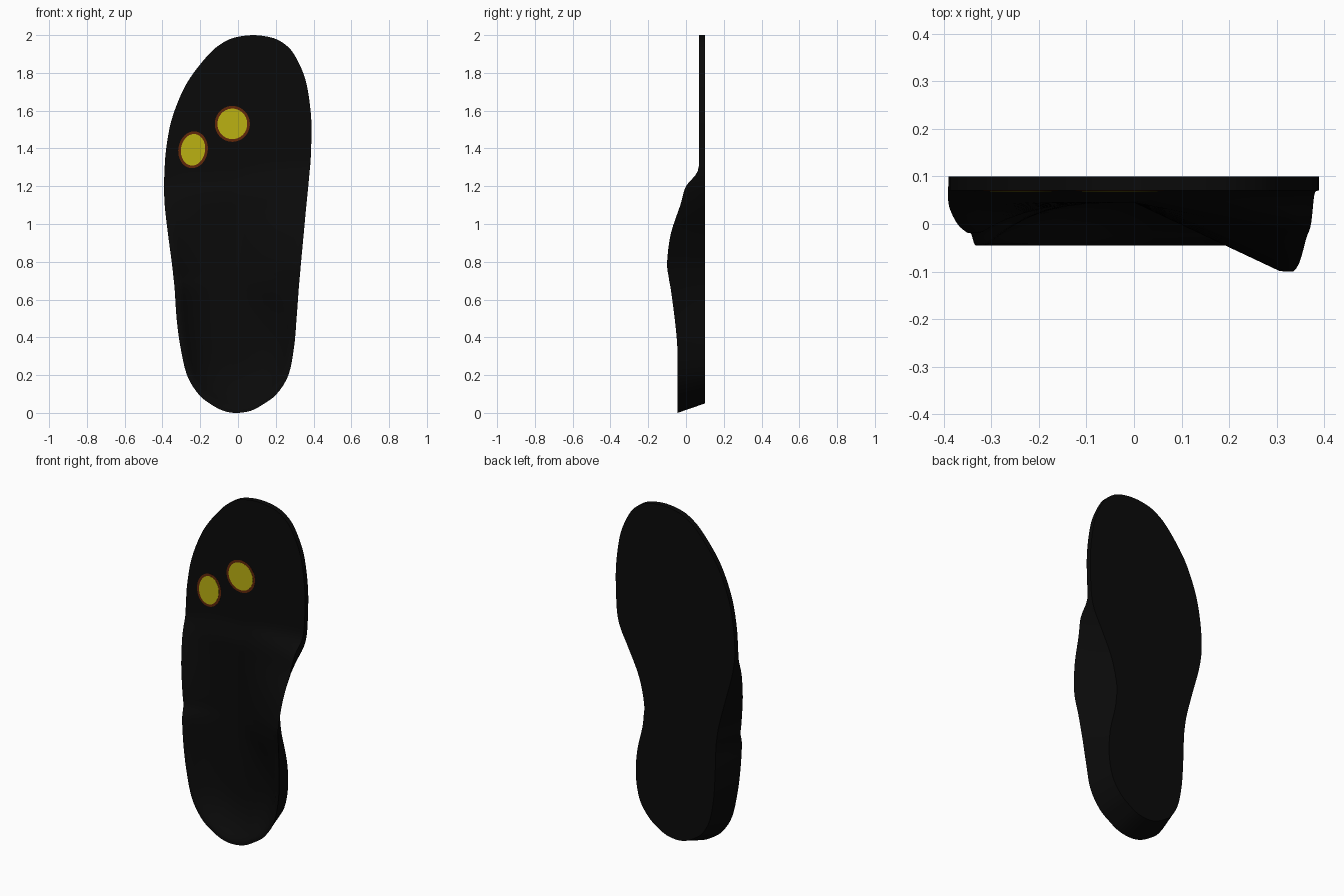
import bpy, bmesh, math
from mathutils import Vector

if "Cube" in bpy.data.objects:
    bpy.data.objects.remove(bpy.data.objects["Cube"])

BACK, FORE = 0.10, 0.07   # flat underside, thin forefoot surface

# z: (outer-side x, rim y, base inset), (arch-side x, rim y, base inset)
KEYS = [
    (0.012, (-.08, -.045, .01), (.07, -.045, .01)),
    (0.05, (-.15, -.045, .02), (.14, -.045, .02)),
    (0.10, (-.21, -.045, .03), (.205, -.045, .03)),
    (0.20, (-.27, -.045, .045), (.267, -.045, .035)),
    (0.35, (-.305, -.045, .055), (.297, -.046, .04)),
    (0.50, (-.325, -.045, .065), (.31, -.06, .06)),
    (0.65, (-.335, -.043, .07), (.321, -.08, .105)),
    (0.72, (-.342, -.021, .07), (.327, -.092, .12)),
    (0.80, (-.351, -.018, .065), (.334, -.10, .13)),
    (0.95, (-.371, 0.0, .045), (.348, -.08, .11)),
    (1.10, (-.388, .035, .02), (.362, -.03, .055)),
    (1.20, (-.391, .066, .005), (.372, 0.0, .015)),
    (1.28, (-.389, .07, 0), (.379, .062, 0)),
    (1.40, (-.380, .07, 0), (.387, .07, 0)),
    (1.55, (-.352, .07, 0), (.388, .07, 0)),
    (1.70, (-.295, .07, 0), (.371, .07, 0)),
    (1.80, (-.235, .07, 0), (.345, .07, 0)),
    (1.90, (-.153, .07, 0), (.296, .07, 0)),
    (1.95, (-.095, .07, 0), (.25, .07, 0)),
    (1.985, (-.025, .07, 0), (.185, .07, 0)),
]


def material(name, rgb):
    m = bpy.data.materials.new(name)
    m.diffuse_color = (*rgb, 1)
    m.use_nodes = True
    m.node_tree.nodes["Principled BSDF"].inputs["Base Color"].default_value = m.diffuse_color
    return m


def smooth(a, b, v):
    v = min(1, max(0, (v - a) / (b - a)))
    return v * v * (3 - 2 * v)


def closed_spline(pts, sub):
    out, n = [], len(pts)
    for i in range(n):
        p0, p1, p2, p3 = (pts[(i + k) % n] for k in (-1, 0, 1, 2))
        for s in range(sub):
            t = s / sub
            out.append(tuple(
                .5 * (2 * b + (c - a) * t + (2 * a - 5 * b + 4 * c - d) * t * t
                      + (3 * b - a - 3 * c + d) * t ** 3)
                for a, b, c, d in zip(p0, p1, p2, p3)))
    return out


def finish(bm, name, mat):
    bmesh.ops.remove_doubles(bm, verts=bm.verts, dist=1e-4)
    bmesh.ops.recalc_face_normals(bm, faces=bm.faces)
    me = bpy.data.meshes.new(name)
    bm.to_mesh(me)
    bm.free()
    me.materials.append(mat)
    ob = bpy.data.objects.new(name, me)
    bpy.context.collection.objects.link(ob)
    bpy.ops.object.select_all(action='DESELECT')
    bpy.context.view_layer.objects.active = ob
    ob.select_set(True)
    bpy.ops.object.shade_smooth_by_angle(angle=math.radians(35))
    return ob


# Closed rim outline: up the outer side, down the arch side
loop = [(-.01, 0, -.045, 0)]
loop += [(a[0], z, a[1], a[2]) for z, a, b in KEYS]
loop += [(.08, 2.0, FORE, 0)]
loop += [(b[0], z, b[1], -b[2]) for z, a, b in reversed(KEYS)]
outline = closed_spline(loop, 4)

# Insole: top surface lofted from the rim to a central spine, then wall and base
bm = bmesh.new()
rings = []
for k in (1, .5):                                   # base edge and mid wall
    rings.append([bm.verts.new((x + ins * k,
                                min(y, FORE) + (BACK - min(y, FORE)) * k,
                                max(0, z) + .05 * k * max(0, 1 - z / .35)))
                  for x, z, y, ins in outline])
for t in (1, .96, .92, .86, .78, .68, .56, .44, .32, .2, .1, 0):
    ring = []
    for x, z, rim, ins in outline:
        sz = min(1.65, max(.32, z))
        pz = sz + (max(0, z) - sz) * t
        px = .02 * smooth(1.2, 1.7, sz) * (1 - t) + x * t
        floor = .045 + (FORE - .045) * smooth(1.12, 1.28, pz)
        power = 3.2 - 2.2 * smooth(.3, .7, z) if x > 0 else 3.2
        w = min(1, t / .93) ** power
        ring.append(bm.verts.new((px, floor + (min(rim, FORE) - floor) * w, pz)))
    rings.append(ring)
n = len(outline)
for r0, r1 in zip(rings, rings[1:]):
    for i in range(n):
        j = (i + 1) % n
        bm.faces.new((r0[i], r0[j], r1[j], r1[i]))
bm.faces.new(rings[0])
finish(bm, "insole_body", material("black_foam", (.003, .003, .003)))


# Pressure spots on the forefoot: yellow centre with a dark red halo
yellow = material("spot_yellow", (.5, .44, .006))
red = material("spot_red", (.12, .02, .003))


def spot(name, x, z, rx, rz, tilt, y, mat):
    bm = bmesh.new()
    vs = []
    for i in range(40):
        a = -2 * math.pi * i / 40
        u, v = rx * math.cos(a), rz * math.sin(a)
        vs.append(bm.verts.new((x + u * math.cos(tilt) + v * math.sin(tilt), y,
                                z - u * math.sin(tilt) + v * math.cos(tilt))))
    f = bm.faces.new(vs)
    cap = bmesh.ops.extrude_face_region(bm, geom=[f])
    for v in cap["geom"]:
        if isinstance(v, bmesh.types.BMVert):
            v.co.y = FORE + .002
    finish(bm, name, mat)


for side, x, z, rx, rz, tilt in (("inner", -.03, 1.53, .085, .087, 0),
                                 ("outer", -.238, 1.393, .07, .09, .15)):
    spot(side + "_spot_halo", x, z, rx + .008, rz + .008, tilt, FORE - .001, red)
    spot(side + "_spot", x, z, rx - .006, rz - .006, tilt, FORE - .002, yellow)
